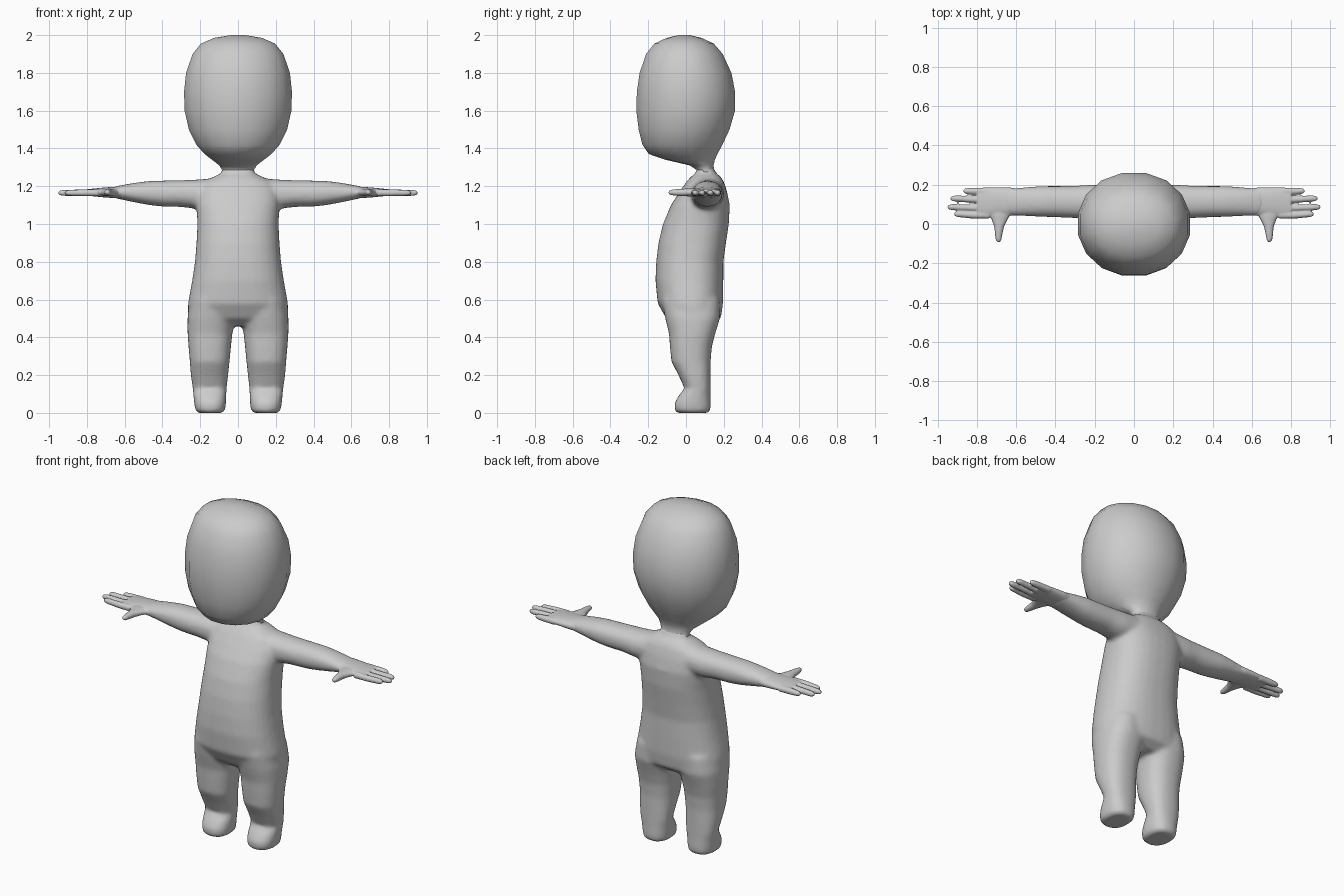
import bpy, bmesh, math
from mathutils import Vector

grey = bpy.data.materials.new("plain grey")
grey.diffuse_color = (0.6, 0.6, 0.6, 1)


def ring(c, u, v, a, b, n, p):
    """Superellipse ring around c in the plane of u and v."""
    pts = []
    for i in range(n):
        t = 2 * math.pi * (i + 0.5) / n
        s, k = math.sin(t), math.cos(t)
        pts.append(c + u * a * math.copysign(abs(k) ** (2 / p), k)
                   + v * b * math.copysign(abs(s) ** (2 / p), s))
    return pts


def loft(bm, rings):
    """Skin a list of rings and cap both ends."""
    loops = [[bm.verts.new(p) for p in r] for r in rings]
    n = len(loops[0])
    for r, s in zip(loops, loops[1:]):
        for i in range(n):
            bm.faces.new((r[i], r[(i + 1) % n], s[(i + 1) % n], s[i]))
    bm.faces.new(loops[0][::-1])
    bm.faces.new(loops[-1])


X, Y, Z = Vector((1, 0, 0)), Vector((0, 1, 0)), Vector((0, 0, 1))


def upright(bm, rows, n=32, p=2.4):
    """Rows of z, x min, x max, y front, y back."""
    loft(bm, [ring(Vector(((x0 + x1) / 2, (y0 + y1) / 2, z)), X, Y,
                   (x1 - x0) / 2, (y1 - y0) / 2, n, p) for z, x0, x1, y0, y1 in rows])


def sideways(bm, rows, s, n=24, p=2.2):
    """Rows of x, y front, y back, z bottom, z top, on side s."""
    loft(bm, [ring(Vector((s * x, (y0 + y1) / 2, (z0 + z1) / 2)), Y, Z,
                   (y1 - y0) / 2, (z1 - z0) / 2, n, p) for x, y0, y1, z0, z1 in rows])


def finish(bm, name, voxel=0, smooth=0):
    bmesh.ops.recalc_face_normals(bm, faces=bm.faces)
    me = bpy.data.meshes.new(name)
    bm.to_mesh(me)
    bm.free()
    me.materials.append(grey)
    me.polygons.foreach_set("use_smooth", [True] * len(me.polygons))
    ob = bpy.data.objects.new(name, me)
    bpy.context.collection.objects.link(ob)
    if voxel:
        m = ob.modifiers.new("fuse", 'REMESH')
        m.mode, m.voxel_size, m.use_smooth_shade = 'VOXEL', voxel, True
        m = ob.modifiers.new("soften", 'SMOOTH')
        m.factor, m.iterations = 0.5, smooth
    return ob


# Head, a coarse smooth-shaded egg tapering into the neck
bm = bmesh.new()
head = [(1.24, .10, .05, .17), (1.285, .086, .058, .15), (1.31, .10, .02, .147),
        (1.34, .14, -.11, .155), (1.37, .18, -.20, .17), (1.42, .225, -.235, .197),
        (1.50, .265, -.255, .235), (1.60, .288, -.268, .264), (1.70, .291, -.265, .265),
        (1.80, .28, -.25, .245), (1.90, .245, -.215, .198), (1.955, .20, -.17, .15),
        (1.985, .13, -.105, .085), (2.0, .04, -.04, .02)]
upright(bm, [(z, -h, h, f, b) for z, h, f, b in head], 16, 2.08)
finish(bm, "head")

# Body: torso, neck base, arms and legs fused into one soft skin
bm = bmesh.new()
torso = [(.46, .19, -.05, .13), (.50, .265, -.105, .185), (.58, .265, -.15, .196),
         (.70, .243, -.162, .198), (.80, .228, -.158, .198), (.90, .22, -.146, .212),
         (1.0, .215, -.122, .227), (1.1, .22, -.08, .232), (1.17, .215, -.035, .218),
         (1.22, .19, .0, .202), (1.25, .13, .025, .185), (1.268, .09, .05, .16),
         (1.30, .08, .06, .147)]
upright(bm, [(z, -h, h, f, b) for z, h, f, b in torso])
arm = [(.10, .02, .20, 1.08, 1.245), (.22, .025, .20, 1.08, 1.235), (.30, .03, .195, 1.09, 1.232),
       (.40, .034, .194, 1.092, 1.23), (.47, .036, .194, 1.10, 1.228), (.55, .04, .188, 1.115, 1.218),
       (.62, .042, .184, 1.13, 1.205), (.66, .045, .18, 1.138, 1.198)]
leg = [(0, .085, .21, -.045, .115), (.012, .068, .226, -.06, .13), (.05, .064, .232, -.062, .132),
       (.09, .062, .236, -.04, .13), (.13, .06, .24, -.008, .13), (.20, .052, .25, -.04, .13),
       (.27, .045, .255, -.077, .13), (.35, .037, .262, -.085, .137), (.42, .03, .267, -.09, .155),
       (.50, .015, .268, -.11, .18), (.60, .02, .25, -.13, .18)]
for s in (-1, 1):
    sideways(bm, arm, s)
    upright(bm, [(z, s * a, s * b, f, k) for z, a, b, f, k in leg])
finish(bm, "body", 0.011, 10)

# Hands: flat palm, four fingers and a forward thumb
palm = [(.57, .05, .178, 1.13, 1.203), (.64, .04, .187, 1.136, 1.198), (.70, .036, .187, 1.14, 1.194),
        (.76, .032, .186, 1.146, 1.188), (.80, .034, .184, 1.15, 1.184)]
fingers = [(.045, .05, .915), (.082, .086, .95), (.125, .13, .935), (.167, .168, .87)]
for s, side in ((-1, "left"), (1, "right")):
    bm = bmesh.new()
    sideways(bm, palm, s)
    for y0, y1, tip in fingers:
        rows = []
        for x, y, r in ((.74, y0, .019), (.82, y0, .018), (tip - .025, y1, .016),
                        (tip - .008, y1, .013), (tip, y1, .006)):
            rows.append((x, y - r, y + r, 1.165 - r, 1.165 + r))
        sideways(bm, rows, s, 12, 2)
    thumb = [(.09, .685, .06, .022), (.045, .685, .055, .022), (.02, .685, .04, .021),
             (-.015, .687, .025, .02), (-.06, .69, .018, .017), (-.083, .69, .014, .013),
             (-.093, .69, .006, .006)]
    loft(bm, [ring(Vector((s * x, y, 1.167)), X, Z, a, b, 14, 2) for y, x, a, b in thumb])
    finish(bm, side + "_hand", 0.005, 3)
